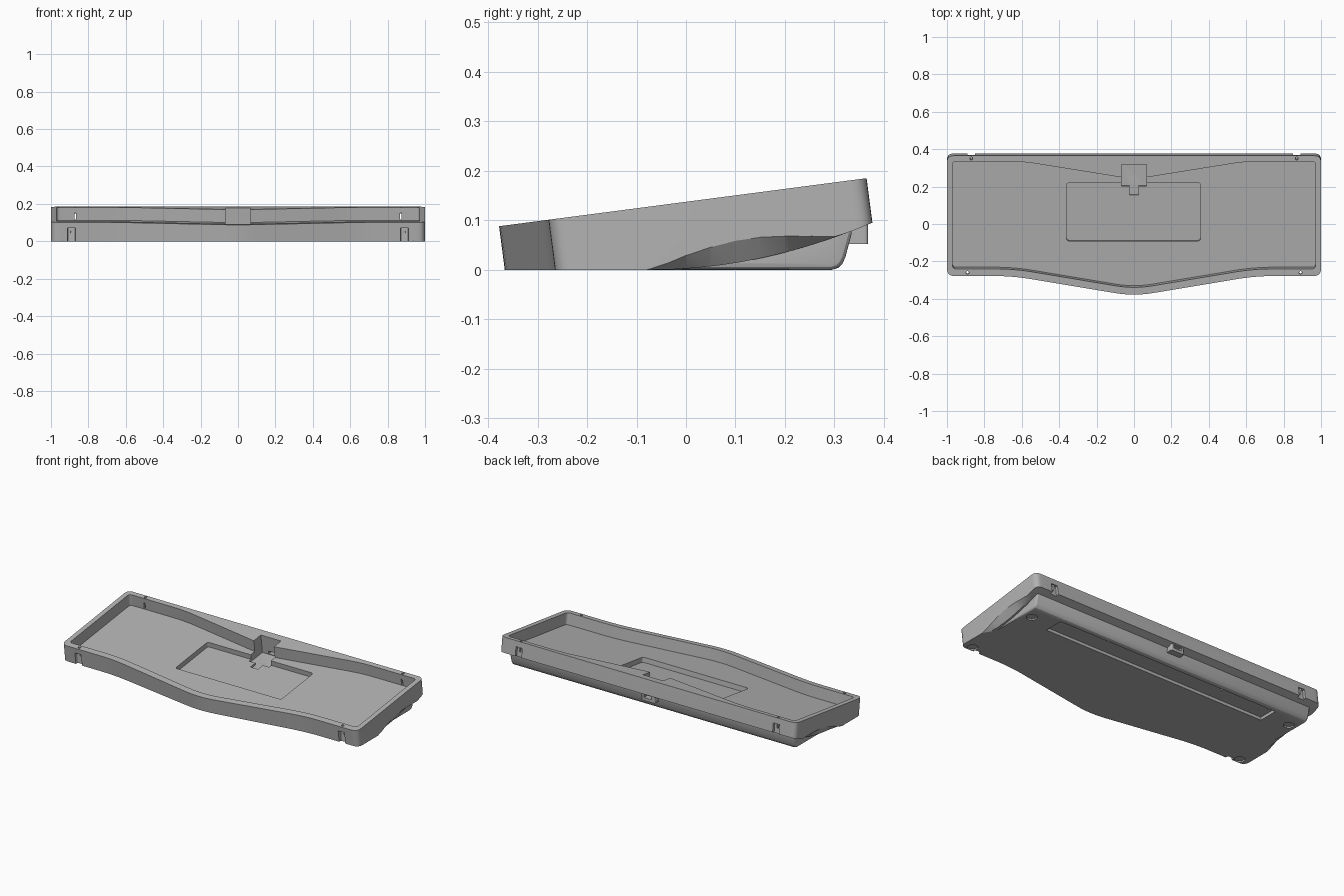
import bpy, bmesh, math
from mathutils import Matrix, Vector

if "Cube" in bpy.data.objects:
    bpy.data.objects.remove(bpy.data.objects["Cube"])

TILT = math.atan(0.1306)
FRONT, RIM = -0.378, 0.088
FRAME = Matrix.Translation((0, FRONT, RIM)) @ Matrix.Rotation(TILT, 4, 'X')

grey = bpy.data.materials.new("warm_grey_plastic")
grey.use_nodes = True
colour = (0.45, 0.45, 0.45, 1)
grey.diffuse_color = colour
grey.node_tree.nodes["Principled BSDF"].inputs["Base Color"].default_value = colour


def loft(name, ring_a, ring_b):
    """Closed solid between two rings of equal length."""
    bm = bmesh.new()
    a = [bm.verts.new(p) for p in ring_a]
    b = [bm.verts.new(p) for p in ring_b]
    bm.faces.new(a)
    bm.faces.new(b)
    for i in range(len(a)):
        j = (i + 1) % len(a)
        bm.faces.new((a[i], a[j], b[j], b[i]))
    bmesh.ops.recalc_face_normals(bm, faces=bm.faces)
    mesh = bpy.data.meshes.new(name)
    bm.to_mesh(mesh)
    bm.free()
    mesh.materials.append(grey)
    ob = bpy.data.objects.new(name, mesh)
    bpy.context.collection.objects.link(ob)
    return ob


def rounded(corners, steps=6):
    """Outline from (x, y, rounding length) corners."""
    out = []
    for i, (x, y, r) in enumerate(corners):
        p = Vector((x, y))
        if not r:
            out.append(p)
            continue
        before = Vector(corners[i - 1][:2]) - p
        after = Vector(corners[(i + 1) % len(corners)][:2]) - p
        s, e = p + before.normalized() * r, p + after.normalized() * r
        for k in range(steps + 1):
            t = k / steps
            out.append(s * (1 - t) ** 2 + p * 2 * t * (1 - t) + e * t * t)
    return out


def mirrored(half):
    """Complete a right-hand half outline; a first point at x = 0 is kept once."""
    return half + [(-x, y, r) for x, y, r in reversed(half) if x > 0]


def tilted(name, outline, top, bottom):
    """Prism square to the sloping rim; heights are measured from the rim."""
    rings = [[FRAME @ Vector((p[0], (p[1] - FRONT) / math.cos(TILT), w)) for p in outline]
             for w in (top, bottom)]
    return loft(name, *rings)


def rect(x0, x1, y0, y1, r=0):
    return rounded([(x0, y0, r), (x1, y0, r), (x1, y1, r), (x0, y1, r)])


def box(name, x0, x1, y0, y1, z0, z1, r=0):
    o = rect(x0, x1, y0, y1, r)
    return loft(name, [(*p, z0) for p in o], [(*p, z1) for p in o])


def circle(x, y, r, n=20):
    return [(x + r * math.cos(math.tau * i / n), y + r * math.sin(math.tau * i / n))
            for i in range(n)]


def side(name, profile, x0, x1):
    return loft(name, [(x0, *p) for p in profile], [(x1, *p) for p in profile])


def apply_modifier(ob, mod):
    bpy.context.view_layer.objects.active = ob
    bpy.ops.object.modifier_apply(modifier=mod.name)


def combine(ob, other, operation='DIFFERENCE'):
    mod = ob.modifiers.new("combine", 'BOOLEAN')
    mod.operation, mod.solver, mod.object = operation, 'EXACT', other
    apply_modifier(ob, mod)
    bpy.data.objects.remove(other)


def arc(y):
    return max(0, y + 0.07) ** 2 / 2.1


# Outer shell with rounded corners and a pointed front
case = tilted("keyboard_case", rounded(mirrored(
    [(0, -0.386, 0.1), (0.65, -0.278, 0.1), (1, -0.278, 0.04), (1, 0.365, 0.035)])), 0, -0.25)

# Flat bottom and upswept underside
curve = [(y, arc(y)) for y in [-0.07 + 0.0447 * i for i in range(11)]]
combine(case, side("underside_cutter",
        [(-0.6, 0)] + curve + [(0.5, 0.155), (0.5, -0.4), (-0.6, -0.4)], -1.2, 1.2))

# Side scoops that fade into the underside
hump = [(-0.08, 0), (-0.04, 0.013), (0, 0.03), (0.05, 0.047), (0.1, 0.06), (0.15, 0.067),
        (0.2, 0.069), (0.25, 0.068), (0.3, 0.067), (0.34, 0.079)]
for s in (1, -1):
    outer = [(s * 1.001, y, z) for y, z in hump]
    inner = [(s * 0.97, y, arc(y) - 0.002) for y, z in hump]
    skirt = [(0.34, -0.05), (-0.08, -0.05)]
    combine(case, loft("scoop_cutter", outer + [(s * 1.001, *p) for p in skirt],
                       inner + [(s * 0.97, *p) for p in skirt]))

# Raised rear base under the case
base = side("rear_base", [(-0.12, 0), (0.295, 0), (0.308, 0.004), (0.316, 0.012), (0.322, 0.025),
                          (0.338, 0.085), (0.25, 0.09), (-0.12, 0.03)], -0.96, 0.96)
bevel = base.modifiers.new("soft_corners", 'BEVEL')
bevel.width, bevel.segments, bevel.limit_method = 0.012, 3, 'ANGLE'
bevel.angle_limit = math.radians(60)
apply_modifier(base, bevel)
combine(case, base, 'UNION')

# Cable port housing
combine(case, box("port_housing", -0.045, 0.045, 0.3, 0.368, 0.052, 0.11, 0.008), 'UNION')

# Main tray
combine(case, tilted("tray_cutter", rounded(mirrored(
    [(0, -0.347, 0.1), (0.64, -0.24, 0.1), (0.97, -0.24, 0.02),
     (0.97, 0.335, 0.02), (0.6, 0.335, 0.08), (0.07, 0.25, 0)])), 0.05, -0.07))

# Sunken panel, port pocket and its tab
combine(case, tilted("panel_cutter", rect(-0.36, 0.355, -0.1, 0.211, 0.015), -0.05, -0.1))
combine(case, tilted("pocket_cutter", rect(-0.068, 0.068, 0.19, 0.318), 0.05, -0.113))
combine(case, tilted("tab_cutter", rect(-0.025, 0.025, 0.143, 0.22), -0.05, -0.113))
combine(case, box("port_cutter", -0.026, 0.026, 0.3, 0.45, 0.07, 0.088, 0.006))

# Screw holes, wall slots and rubber foot recesses
for s in (1, -1):
    x = s * 0.89
    combine(case, box("front_slot_cutter", x - 0.021, x + 0.021, -0.31, -0.247, -0.05, 0.07, 0.006))
    combine(case, tilted("front_hole_cutter", circle(x, -0.26, 0.008, 12), 0.05, -0.06))
    x = s * 0.87
    combine(case, tilted("back_slot_cutter", rect(x - 0.021, x + 0.021, 0.349, 0.42), -0.035, -0.13))
    combine(case, tilted("back_slit_cutter", rect(x - 0.005, x + 0.005, 0.32, 0.36), -0.03, -0.066))
    combine(case, tilted("back_hole_cutter", circle(x, 0.35, 0.008, 12), 0.05, -0.05))
    for fx, fy in ((0.905, 0.22), (0.94, -0.235)):
        ring = circle(s * fx, fy, 0.03)
        combine(case, loft("foot_cutter", [(*p, -0.05) for p in ring], [(*p, 0.008) for p in ring]))

# Long recess under the back with four small holes
combine(case, box("strip_cutter", -0.755, 0.755, 0.165, 0.285, -0.05, 0.018))
for x in (-0.73, -0.4, 0.4, 0.73):
    ring = circle(x, 0.262, 0.009, 12)
    combine(case, loft("pin_cutter", [(*p, -0.05) for p in ring], [(*p, 0.035) for p in ring]))

# Smooth the curved walls and keep the edges crisp
bpy.ops.object.select_all(action='DESELECT')
case.select_set(True)
bpy.context.view_layer.objects.active = case
bpy.ops.object.shade_smooth_by_angle(angle=math.radians(25))
